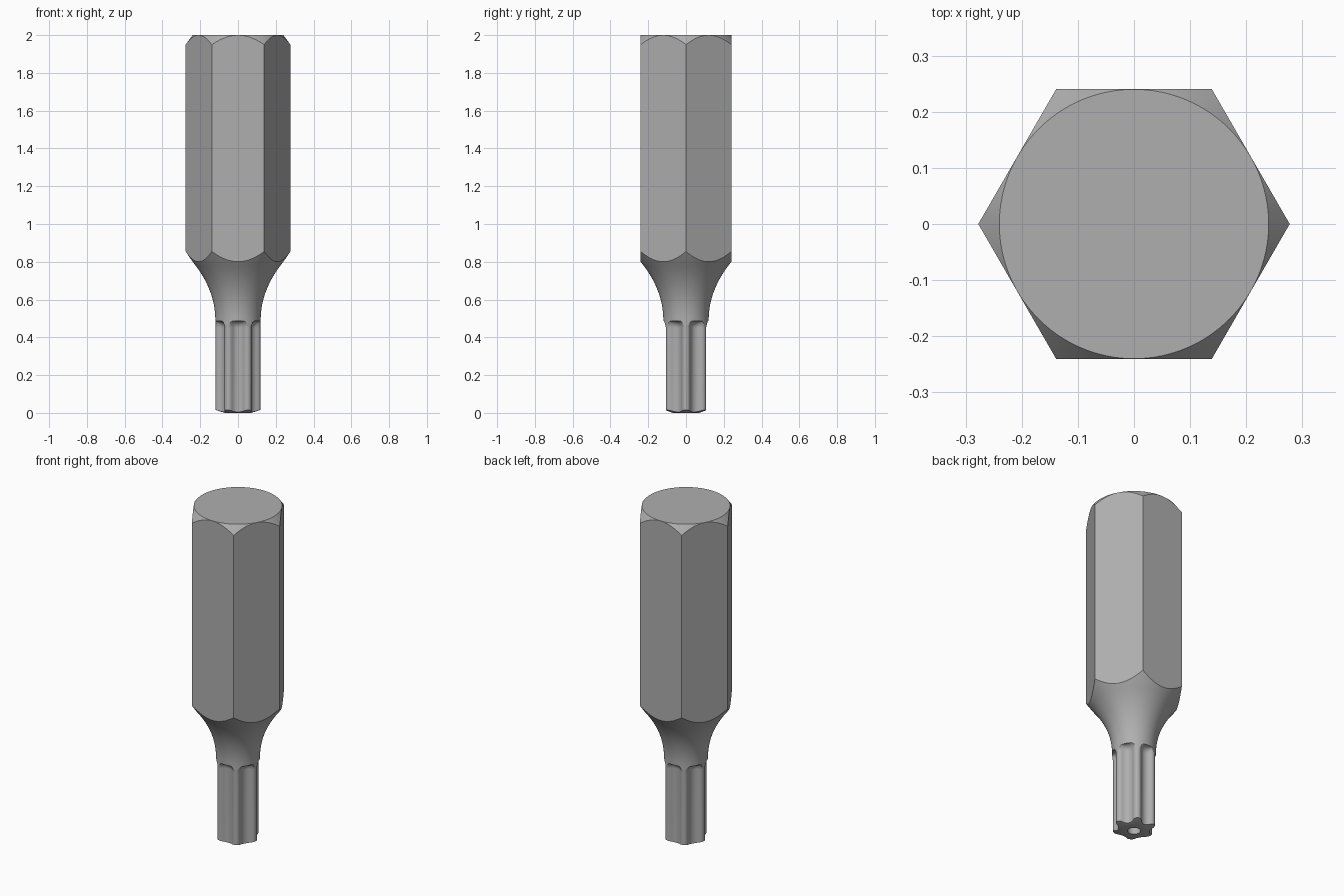
import bpy, bmesh
from math import sin, cos, pi, radians, sqrt, hypot, atan2

if "Cube" in bpy.data.objects:
    bpy.data.objects.remove(bpy.data.objects["Cube"])

N = 144            # points around each ring
R_TIP = 0.12       # lobe radius of the star tip
R_HEX = 0.2775     # corner radius of the hex shank


def star_radius(a):
    """Six-lobed star: round lobes blending into hollow flutes."""
    phi = abs((a + pi / 6) % (pi / 3) - pi / 6)
    lobe_r, flute_d = 0.023, 0.127
    lobe_d = R_TIP - lobe_r
    dx, dy = flute_d * cos(pi / 6) - lobe_d, flute_d * sin(pi / 6)
    gap = hypot(dx, dy)
    flute_r = gap - lobe_r
    tangent = atan2(lobe_r * dy / gap, lobe_d + lobe_r * dx / gap)
    if phi < tangent:
        return lobe_d * cos(phi) + sqrt(lobe_r**2 - (lobe_d * sin(phi))**2)
    psi = pi / 6 - phi
    return flute_d * cos(psi) - sqrt(max(0, flute_r**2 - (flute_d * sin(psi))**2))


DEPTH = R_TIP - star_radius(pi / 6)


def circle(r, z):
    return [(r, z)] * N


def star(z, fill=0.0):
    """Star ring; fill raises the flute floors towards the full circle."""
    return [(min(R_TIP, star_radius(2 * pi * i / N) + fill * DEPTH), z)
            for i in range(N)]


# Security hole and slightly conical end face
rings = [circle(0.035, 0.15), circle(0.035, 0), circle(0.07, 0)]
rings.append([(r, 0.016 * (r - 0.07) / (R_TIP - 0.07)) for r, z in star(0)])
# Star tip with arched flute ends
for k in range(13):
    a = k / 12 * pi / 2
    rings.append(star(0.45 + 0.037 * sin(a), 1 - cos(a)))
# Concave neck flaring out to the shank
for k in range(1, 17):
    t = k / 16
    rings.append(circle(R_TIP + 0.12 * t**2.1, 0.488 + 0.312 * t))
# Shank blank with end chamfers
rings += [circle(0.30, 0.887), circle(0.30, 1.919), circle(0.24, 2.0)]

bm = bmesh.new()
loops = [[bm.verts.new((r * cos(2 * pi * i / N), r * sin(2 * pi * i / N), z))
          for i, (r, z) in enumerate(ring)] for ring in rings]
for lo, hi in zip(loops, loops[1:]):
    for i in range(N):
        j = (i + 1) % N
        bm.faces.new((lo[i], lo[j], hi[j], hi[i]))
bm.faces.new(loops[0])
bm.faces.new(loops[-1])
bmesh.ops.recalc_face_normals(bm, faces=bm.faces)
mesh = bpy.data.meshes.new("driver_bit")
bm.to_mesh(mesh)
bm.free()
bit = bpy.data.objects.new("driver_bit", mesh)
bpy.context.collection.objects.link(bit)

# Dark steel
steel = bpy.data.materials.new("dark_steel")
steel.diffuse_color = (0.43, 0.43, 0.43, 1)
steel.use_nodes = True
steel.node_tree.nodes["Principled BSDF"].inputs["Base Color"].default_value = steel.diffuse_color
mesh.materials.append(steel)

# Hex prism that trims the blank to six flats
bpy.ops.mesh.primitive_cylinder_add(vertices=6, radius=R_HEX, depth=3,
                                    location=(0, 0, 1), rotation=(0, 0, pi / 6))
hexagon = bpy.context.object
hexagon.name = "hex_trimmer"
hexagon.hide_render = True
hexagon.data.materials.append(steel)

bpy.ops.object.select_all(action='DESELECT')
bpy.context.view_layer.objects.active = bit
bit.select_set(True)
mod = bit.modifiers.new("hex_flats", 'BOOLEAN')
mod.operation = 'INTERSECT'
mod.solver = 'EXACT'
mod.object = hexagon
bpy.ops.object.modifier_apply(modifier=mod.name)
bpy.data.objects.remove(hexagon)
bpy.ops.object.shade_smooth_by_angle(angle=radians(25))
